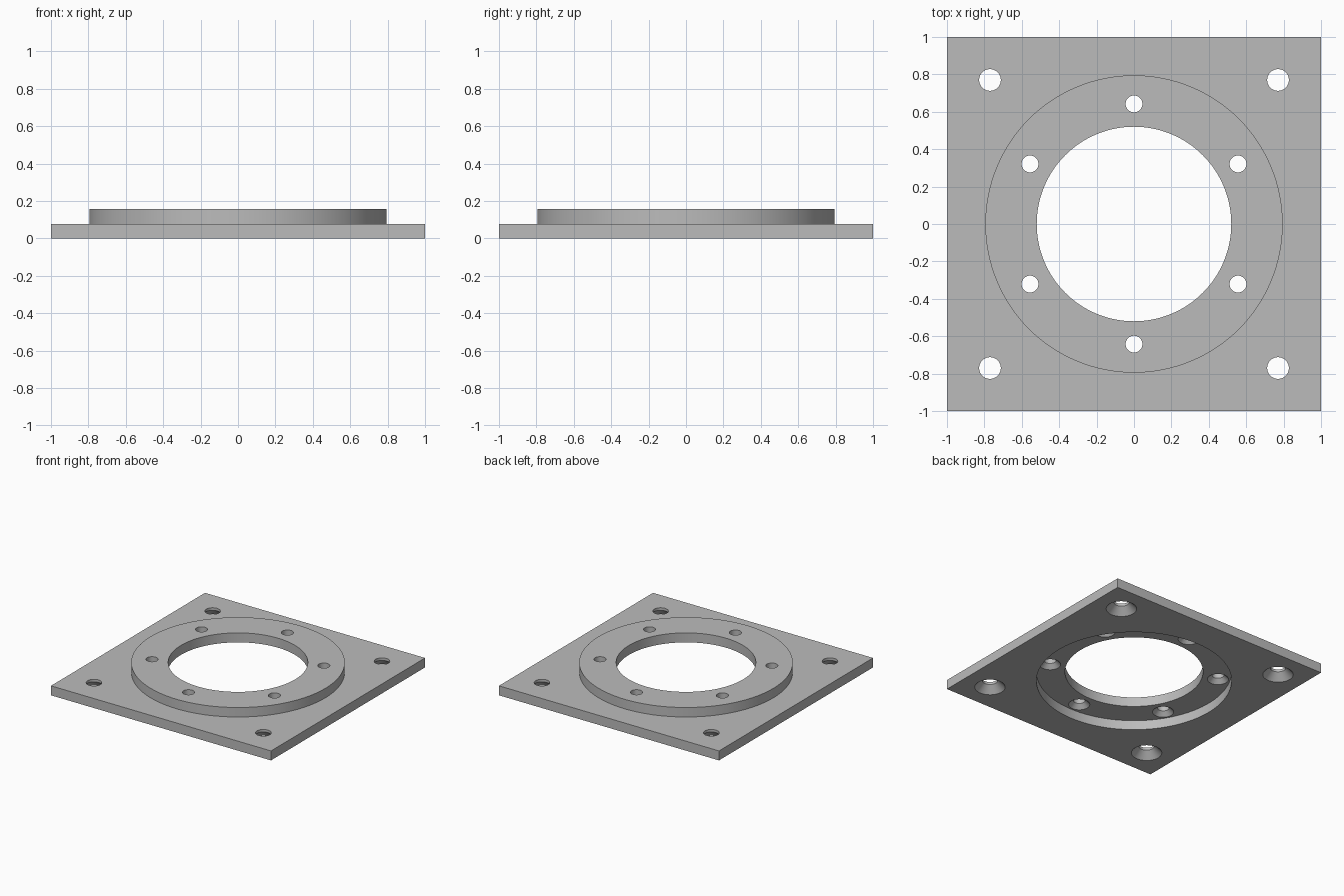
import bpy, bmesh
from math import cos, sin, pi, radians

cube = bpy.data.objects.get("Cube")
if cube:
    bpy.data.objects.remove(cube, do_unlink=True)

PLATE_TOP, RING_TOP = 0.078, 0.156

grey = bpy.data.materials.new("plain grey")
grey.use_nodes = True
colour = (0.5, 0.5, 0.5, 1)
grey.diffuse_color = colour
grey.node_tree.nodes["Principled BSDF"].inputs["Base Color"].default_value = colour


def finish(bm, name):
    bmesh.ops.recalc_face_normals(bm, faces=bm.faces)
    mesh = bpy.data.meshes.new(name)
    bm.to_mesh(mesh)
    bm.free()
    mesh.materials.append(grey)
    ob = bpy.data.objects.new(name, mesh)
    bpy.context.collection.objects.link(ob)
    return ob


def turned(name, profile, x=0, y=0, sides=48):
    """Closed solid of revolution from (radius, height) pairs."""
    bm = bmesh.new()
    rings = [[bm.verts.new((x + r * cos(2 * pi * i / sides),
                            y + r * sin(2 * pi * i / sides), z))
              for i in range(sides)] for r, z in profile]
    for a, b in zip(rings, rings[1:]):
        for i in range(sides):
            j = (i + 1) % sides
            bm.faces.new((a[i], a[j], b[j], b[i]))
    bm.faces.new(rings[0])
    bm.faces.new(rings[-1])
    return finish(bm, name)


def combine(body, tool, operation):
    mod = body.modifiers.new(tool.name, 'BOOLEAN')
    mod.operation, mod.object, mod.solver = operation, tool, 'EXACT'
    bpy.ops.object.select_all(action='DESELECT')
    bpy.context.view_layer.objects.active = body
    body.select_set(True)
    bpy.ops.object.modifier_apply(modifier=mod.name)
    bpy.data.objects.remove(tool, do_unlink=True)


def countersunk_hole(body, x, y, floor, small, large):
    """Hole with a 45 degree countersink opening downwards at floor."""
    profile = [(large, floor - 0.05), (large, floor),
               (small, floor + large - small), (small, floor + 0.2)]
    combine(body, turned("hole_cutter", profile, x, y), 'DIFFERENCE')


# Square base plate
bm = bmesh.new()
bmesh.ops.create_cube(bm, size=1)
for v in bm.verts:
    v.co = (v.co.x * 2, v.co.y * 2, (v.co.z + 0.5) * PLATE_TOP)
flange = finish(bm, "flange_plate")

# Raised ring, recess underneath and central bore
combine(flange, turned("raised_ring", [(0.795, 0.04), (0.795, RING_TOP)], sides=128), 'UNION')
combine(flange, turned("recess_cutter", [(0.735, -0.1), (0.735, PLATE_TOP)], sides=128), 'DIFFERENCE')
combine(flange, turned("bore_cutter", [(0.52, -0.1), (0.52, 0.3)], sides=128), 'DIFFERENCE')

# Corner mounting holes
for sx in (-1, 1):
    for sy in (-1, 1):
        countersunk_hole(flange, 0.77 * sx, 0.77 * sy, 0, 0.058, 0.115)

# Ring bolt circle
for k in range(6):
    a = radians(90 + 60 * k)
    countersunk_hole(flange, 0.642 * cos(a), 0.642 * sin(a), PLATE_TOP, 0.045, 0.08)

# Smooth curved walls, crisp edges
bpy.context.view_layer.objects.active = flange
flange.select_set(True)
bpy.ops.object.shade_smooth_by_angle(angle=radians(30))
